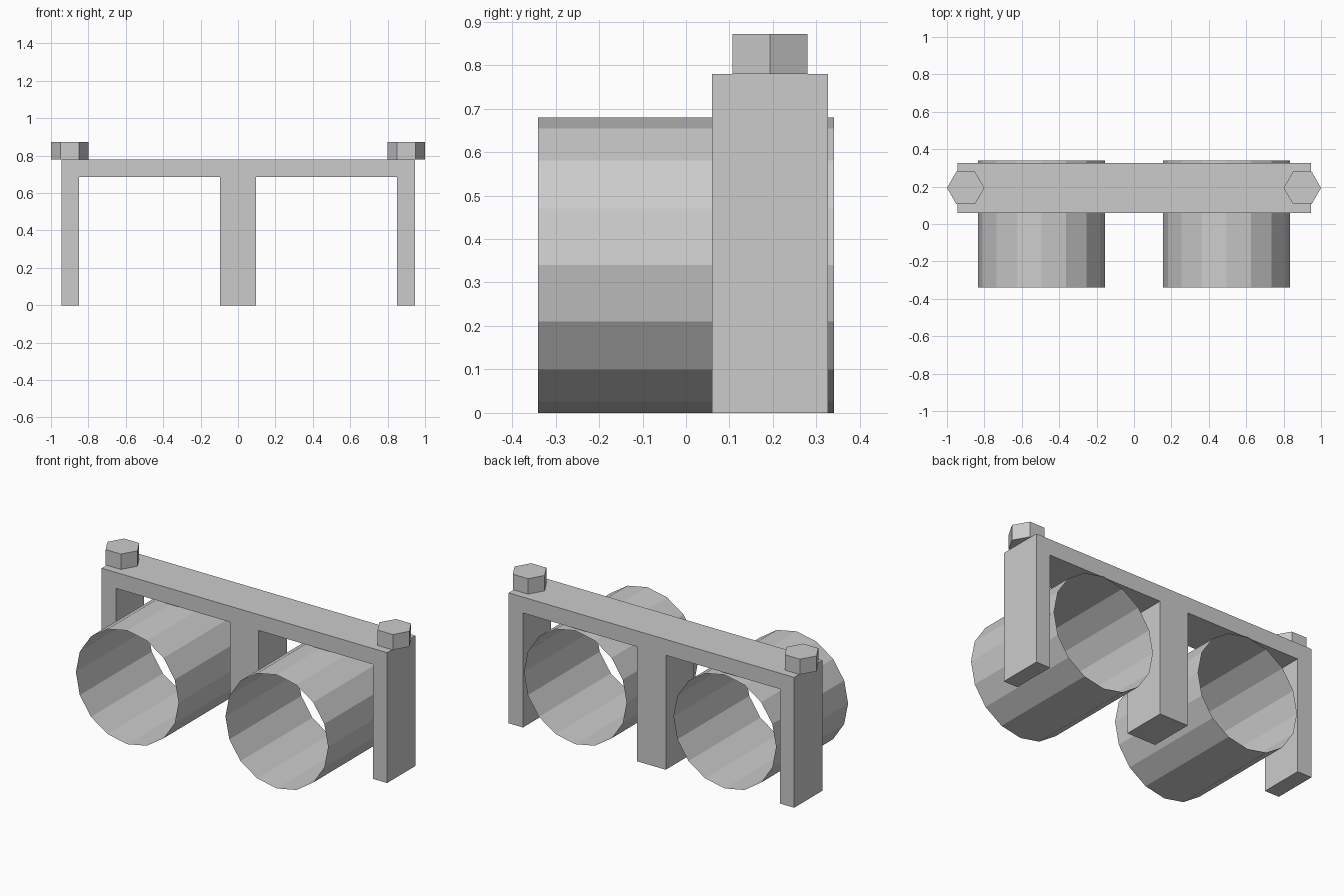
import bpy, bmesh
from math import pi

if "Cube" in bpy.data.objects:
    bpy.data.objects.remove(bpy.data.objects["Cube"])

TUBE_R = 0.34


def finish(bm, name):
    bmesh.ops.recalc_face_normals(bm, faces=bm.faces)
    mesh = bpy.data.meshes.new(name)
    bm.to_mesh(mesh)
    bm.free()
    obj = bpy.data.objects.new(name, mesh)
    bpy.context.collection.objects.link(obj)
    return obj


def cylinder(name, sides, radius, depth, location, rotation=(0, 0, 0), capped=True):
    bm = bmesh.new()
    bmesh.ops.create_cone(bm, cap_ends=capped, segments=sides, radius1=radius,
                          radius2=radius, depth=depth)
    obj = finish(bm, name)
    obj.location = location
    obj.rotation_euler = rotation
    return obj


# Three-legged bracket: half profile mirrored into one outline, then extruded in y
half = [(0.095, 0), (0.095, 0.685), (0.85, 0.685), (0.85, 0), (0.945, 0), (0.945, 0.78)]
outline = half + [(-x, z) for x, z in reversed(half)]
bm = bmesh.new()
face = bm.faces.new([bm.verts.new((x, 0.06, z)) for x, z in outline])
extruded = bmesh.ops.extrude_face_region(bm, geom=[face], use_keep_orig=True)
bmesh.ops.translate(bm, vec=(0, 0.267, 0),
                    verts=[v for v in extruded["geom"] if isinstance(v, bmesh.types.BMVert)])
finish(bm, "bracket")

for side, s in (("left", -1), ("right", 1)):
    # Open thin-walled tube lying along y
    cylinder(f"{side}_tube", 16, TUBE_R, 0.68, (s * 0.495, 0, TUBE_R),
             (pi / 2, 0, 0), capped=False)
    # Hexagonal bolt head with corners pointing along x
    cylinder(f"{side}_bolt_head", 6, 0.1, 0.092, (s * 0.9, 0.193, 0.826), (0, 0, pi / 2))
